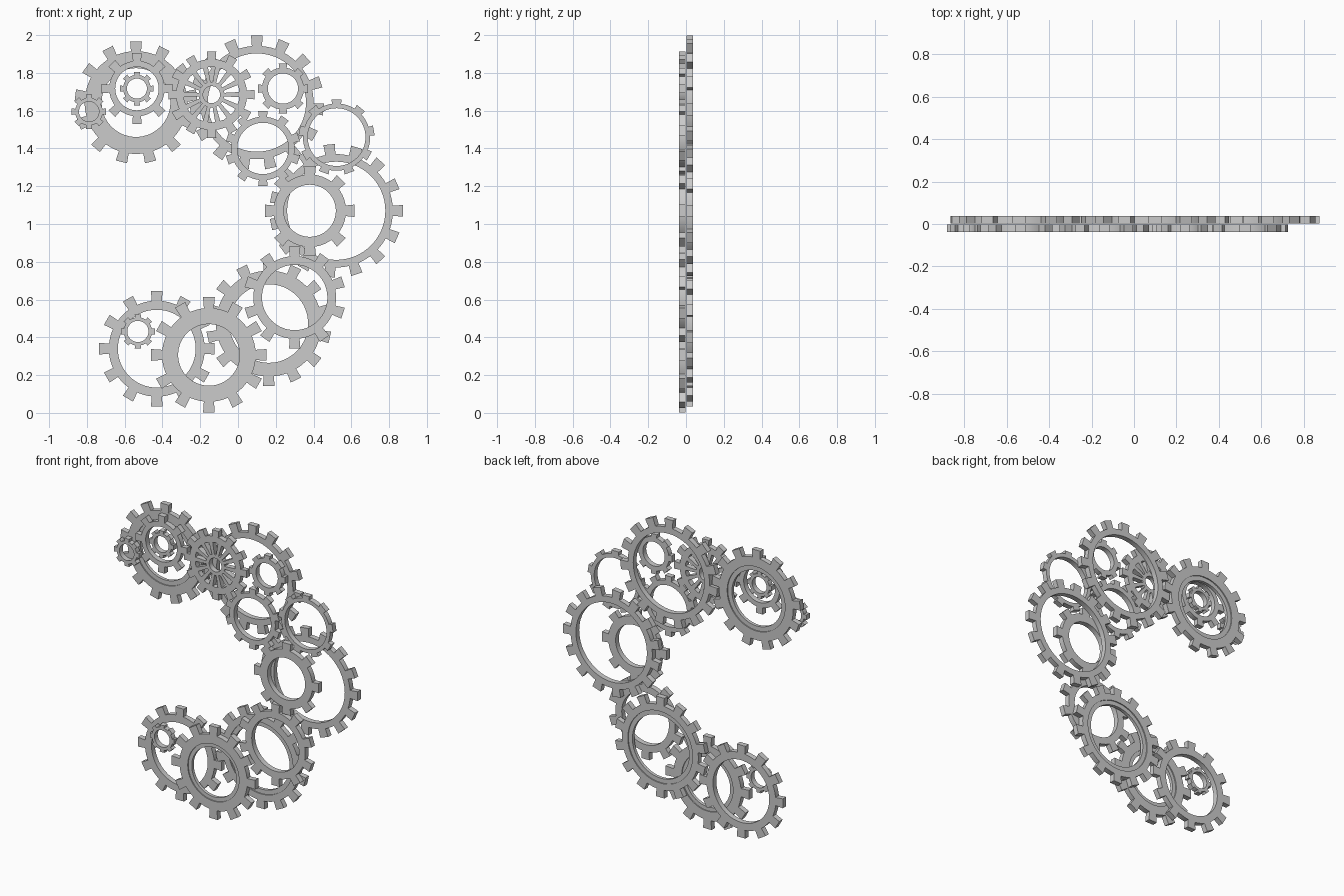
import bpy
from math import sin, cos, pi, radians, asin
from mathutils import Vector

if "Cube" in bpy.data.objects:
    bpy.data.objects.remove(bpy.data.objects["Cube"])

THICK = 0.035          # thickness of one gear
LAYER = 0.0205         # centre offset of the front / back layers


def polar(r, a):
    return (r * cos(a), r * sin(a))


def circle(r, n=64):
    return [polar(r, 2 * pi * i / n) for i in range(n)]


def gear_outline(n, root, tip, width, phase):
    """Root circle with slightly flared square teeth."""
    pts = []
    base, end = asin(width * 0.43 / root), asin(width * 0.5 / tip)
    step = 2 * pi / n
    for i in range(n):
        a = phase + i * step
        pts += [polar(root, a - base), polar(tip, a - end),
                polar(tip, a + end), polar(root, a + base)]
        gap = step - 2 * base
        pts += [polar(root, a + base + gap * k / 5) for k in range(1, 5)]
    return pts


def slot_outlines(n, r0, r1):
    """Wedge shaped openings that leave spokes between them."""
    loops = []
    for i in range(n):
        a = pi / 2 + 2 * pi * i / n
        d, s = Vector(polar(1, a)), Vector(polar(1, a + pi / 2))
        loops.append([tuple(d * r + s * w) for r, w in
                      ((r0, -.006), (r1, -.019), (r1 + .003, 0), (r1, .019), (r0, .006))])
    return loops


def plate(name, loops, x, y, z, thick):
    """Fill the loops (outline plus holes), extrude, and stand upright."""
    cu = bpy.data.curves.new(name, 'CURVE')
    cu.dimensions, cu.fill_mode, cu.extrude = '2D', 'BOTH', thick / 2
    for pts in loops:
        sp = cu.splines.new('POLY')
        sp.points.add(len(pts) - 1)
        for p, (u, v) in zip(sp.points, pts):
            p.co = (u, v, 0, 1)
        sp.use_cyclic_u = True
    ob = bpy.data.objects.new(name, cu)
    bpy.context.collection.objects.link(ob)
    ob.location, ob.rotation_euler = (x, y, z), (pi / 2, 0, 0)
    bpy.ops.object.select_all(action='DESELECT')
    ob.select_set(True)
    bpy.context.view_layer.objects.active = ob
    bpy.ops.object.convert(target='MESH')
    bpy.ops.object.shade_smooth_by_angle(angle=radians(25))


def gear(name, x, z, side, n, tip, root, hole, width, phase=90, lip=None, slots=None):
    y = side * LAYER
    loops = [gear_outline(n, root, tip, width, radians(phase)), circle(lip or hole)]
    if slots:
        loops += slot_outlines(*slots)
    plate(name, loops, x, y, z, THICK)
    if lip:  # thinner recessed ring inside the rim
        plate(name + "_inner_ring", [circle(lip + .001), circle(hole)], x, y, z, THICK * .6)


F, B = -1, 1
# Back layer: the large rings
gear("upper_left_ring_gear", -.54, 1.643, B, 13, .325, .272, .182, .062, lip=.212)
gear("top_ring_gear", .10, 1.643, B, 15, .356, .30, .26, .062)
gear("right_ring_gear", .52, 1.07, B, 15, .354, .30, .26, .062, phase=0)
gear("lower_ring_gear", .163, .473, B, 14, .333, .28, .208, .062, lip=.237)
gear("lower_left_ring_gear", -.43, .34, B, 12, .307, .254, .206, .062)

# Front layer: medium and small gears
gear("upper_left_medium_gear", -.535, 1.717, F, 8, .19, .147, .115, .05)
gear("upper_left_core_gear", -.535, 1.717, F, 8, .09, .073, .053, .032)
gear("far_left_tiny_gear", -.789, 1.595, F, 8, .093, .073, .053, .034)
gear("spoked_gear", -.14, 1.685, F, 12, .23, .188, .045, .05, slots=(14, .068, .145))
gear("top_small_gear", .238, 1.717, F, 8, .134, .111, .08, .045)
gear("upper_middle_gear", .132, 1.40, F, 10, .2, .168, .136, .05)
gear("upper_right_gear", .522, 1.46, F, 9, .202, .178, .153, .055)
gear("middle_gear", .38, 1.07, F, 8, .238, .192, .138, .065)
gear("lower_right_gear", .30, .611, F, 10, .271, .219, .173, .06)
gear("bottom_gear", -.154, .307, F, 12, .307, .248, .163, .062, lip=.188)
gear("lower_left_tiny_gear", -.53, .431, F, 8, .091, .075, .056, .034)
